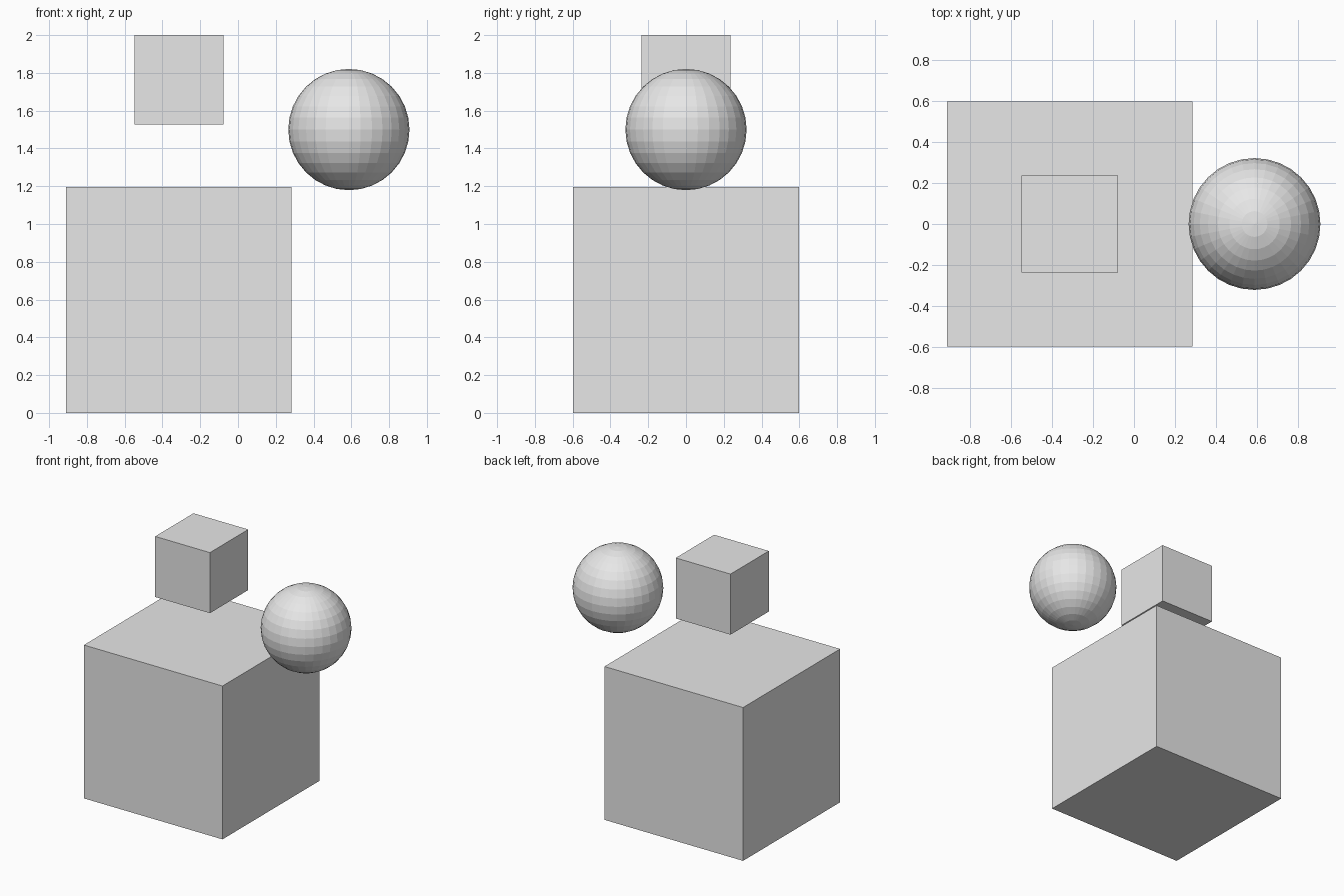
import bpy

if "Cube" in bpy.data.objects:
    bpy.data.objects.remove(bpy.data.objects["Cube"])

# One plain grey for everything
grey = bpy.data.materials.new("light_grey")
grey.diffuse_color = (0.8, 0.8, 0.8, 1.0)
grey.use_nodes = True
grey.node_tree.nodes["Principled BSDF"].inputs["Base Color"].default_value = grey.diffuse_color


def finish(name):
    obj = bpy.context.object
    obj.name = name
    obj.data.materials.append(grey)
    return obj


def cube(name, size, x, bottom):
    bpy.ops.mesh.primitive_cube_add(size=size, location=(x, 0, bottom + size / 2))
    return finish(name)


# Large block on the ground, small block floating above its centre
cube("large_cube", 1.195, -0.313, 0.0)
cube("small_cube", 0.472, -0.313, 1.528)

# Faceted ball floating to the right
bpy.ops.mesh.primitive_uv_sphere_add(segments=32, ring_count=16, radius=0.321,
                                     location=(0.587, 0, 1.50))
finish("ball")
bpy.ops.object.shade_flat()
